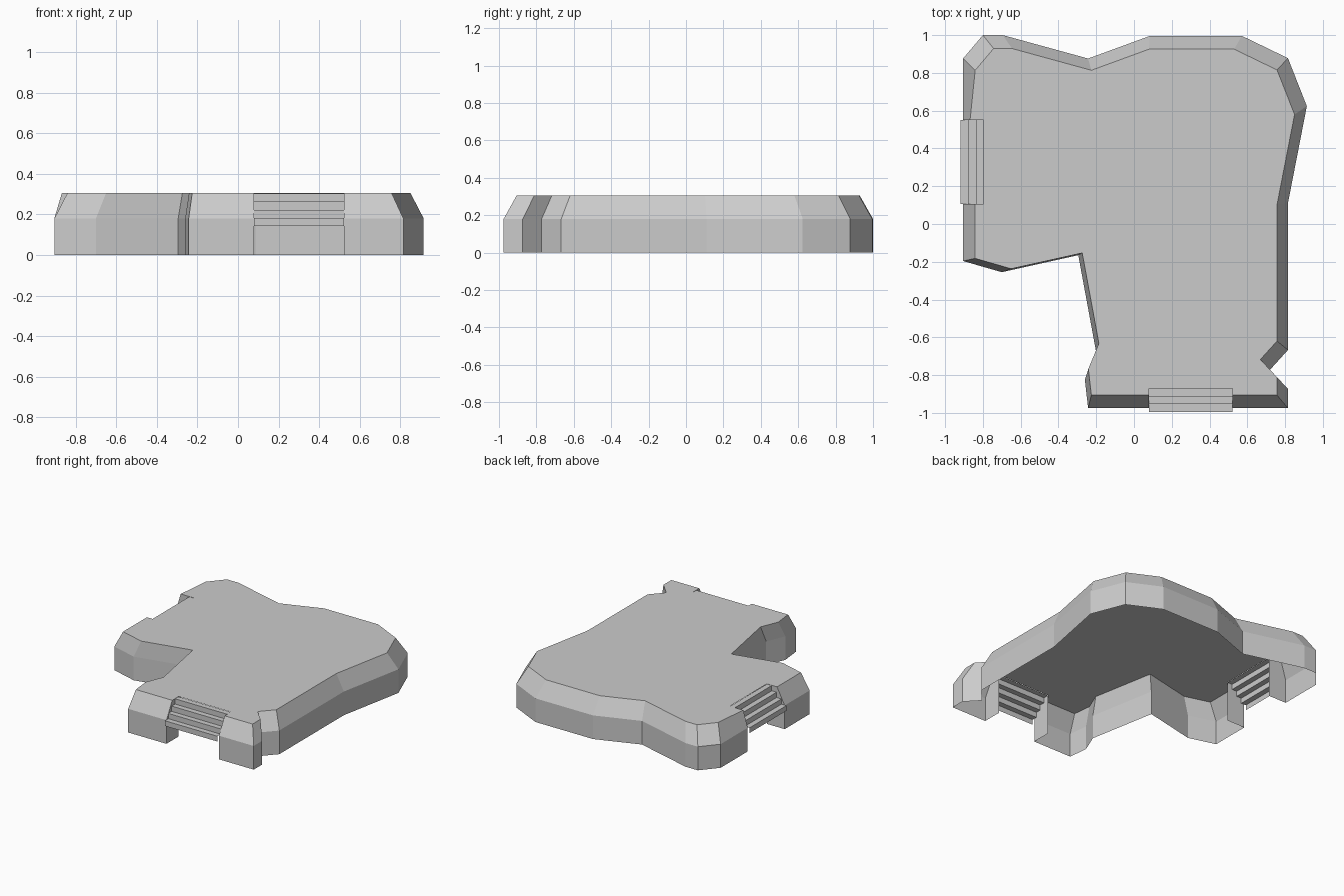
import bpy
import bmesh
from mathutils import Vector

default_cube = bpy.data.objects.get("Cube")
if default_cube:
    bpy.data.objects.remove(default_cube)

TOP = 0.305        # deck height
SHOULDER = 0.18    # where the upright wall turns into the bevel
INSET = 0.929      # bevel shrinks the outline towards the centre
STEPS = 4
RISE = 0.04
RUN = 0.041

grey = bpy.data.materials.new("light grey stone")
grey.use_nodes = True
shade = (0.6, 0.6, 0.6, 1)
grey.diffuse_color = shade
grey.node_tree.nodes["Principled BSDF"].inputs["Base Color"].default_value = shade


def finish(name, bm):
    """Turn a bmesh into a flat shaded object."""
    mesh = bpy.data.meshes.new(name)
    bm.to_mesh(mesh)
    bm.free()
    mesh.materials.append(grey)
    obj = bpy.data.objects.new(name, mesh)
    bpy.context.collection.objects.link(obj)
    return obj


def face(bm, points):
    return bm.faces.new([bm.verts.new(p) for p in points])


# Outline runs, counter-clockwise from above, split at the two stair openings
front_to_side = [
    (0.522, -0.975), (0.815, -0.975), (0.815, -0.873), (0.72, -0.772),
    (0.815, -0.667), (0.815, 0.11), (0.915, 0.624), (0.815, 0.878),
    (0.571, 0.996), (0.085, 0.996), (-0.243, 0.876), (-0.695, 1.0),
    (-0.8, 1.0), (-0.905, 0.876), (-0.905, 0.55),
]
side_to_front = [
    (-0.905, 0.105), (-0.905, -0.196), (-0.7, -0.255), (-0.295, -0.165),
    (-0.2, -0.68), (-0.26, -0.825), (-0.243, -0.975), (0.08, -0.975),
]

# Back corners of each stair opening, in the same order
side_back = [(-0.755, 0.55), (-0.755, 0.105)]
front_back = [(0.08, -0.83), (0.522, -0.83)]


def at(point, z):
    return Vector((point[0], point[1], z))


def deck_line(run):
    """Inset a run; its cut ends only move square to the opening."""
    line = [Vector(p) * INSET for p in run]
    for i in (0, -1):
        axis = 1 if abs(run[i][1]) < 0.9 else 0
        line[i][axis] = run[i][axis]
    return line


# Open shell of the platform: upright walls, bevel and deck
bm = bmesh.new()
deck = []
for run, opening in ((front_to_side, side_back), (side_to_front, front_back)):
    line = deck_line(run)
    if run is front_to_side:
        line[-1].x = -0.868
    for i in range(len(run) - 1):
        a, b = run[i], run[i + 1]
        face(bm, [at(a, 0), at(b, 0), at(b, SHOULDER), at(a, SHOULDER)])
        face(bm, [at(a, SHOULDER), at(b, SHOULDER),
                  at(line[i + 1], TOP), at(line[i], TOP)])
    deck += line + opening
    # cheek walls closing the cut ends beside the stairs
    other = front_back if opening is side_back else side_back
    for end, inner, back in ((run[-1], line[-1], opening[0]),
                             (run[0], line[0], other[1])):
        face(bm, [at(end, 0), at(end, SHOULDER), at(inner, TOP),
                  at(back, TOP), at(back, 0)])
face(bm, [at(p, TOP) for p in deck])
bmesh.ops.remove_doubles(bm, verts=bm.verts, dist=0.0005)
bmesh.ops.recalc_face_normals(bm, faces=bm.faces)
deck_face = max(bm.faces, key=lambda f: f.calc_area())
if deck_face.normal.z < 0:
    bmesh.ops.reverse_faces(bm, faces=bm.faces)
finish("platform_shell", bm)


def stairs(name, left, right):
    """Folded sheet of risers and treads, descending outward from the deck."""
    left, right = Vector(left), Vector(right)
    along = (right - left).normalized()
    outward = Vector((along.y, -along.x))
    bm = bmesh.new()
    profile = [(0, TOP - 0.002)]
    for i in range(STEPS):
        z = TOP - 0.002 - i * RISE
        profile += [((i + 1) * RUN, z), ((i + 1) * RUN, z - RISE)]
    rows = [[bm.verts.new(at(p + outward * d, z)) for p in (left, right)]
            for d, z in profile]
    for upper, lower in zip(rows, rows[1:]):
        bm.faces.new([upper[0], lower[0], lower[1], upper[1]])
    finish(name, bm)


stairs("front_stairs", *front_back)
stairs("side_stairs", *side_back)
